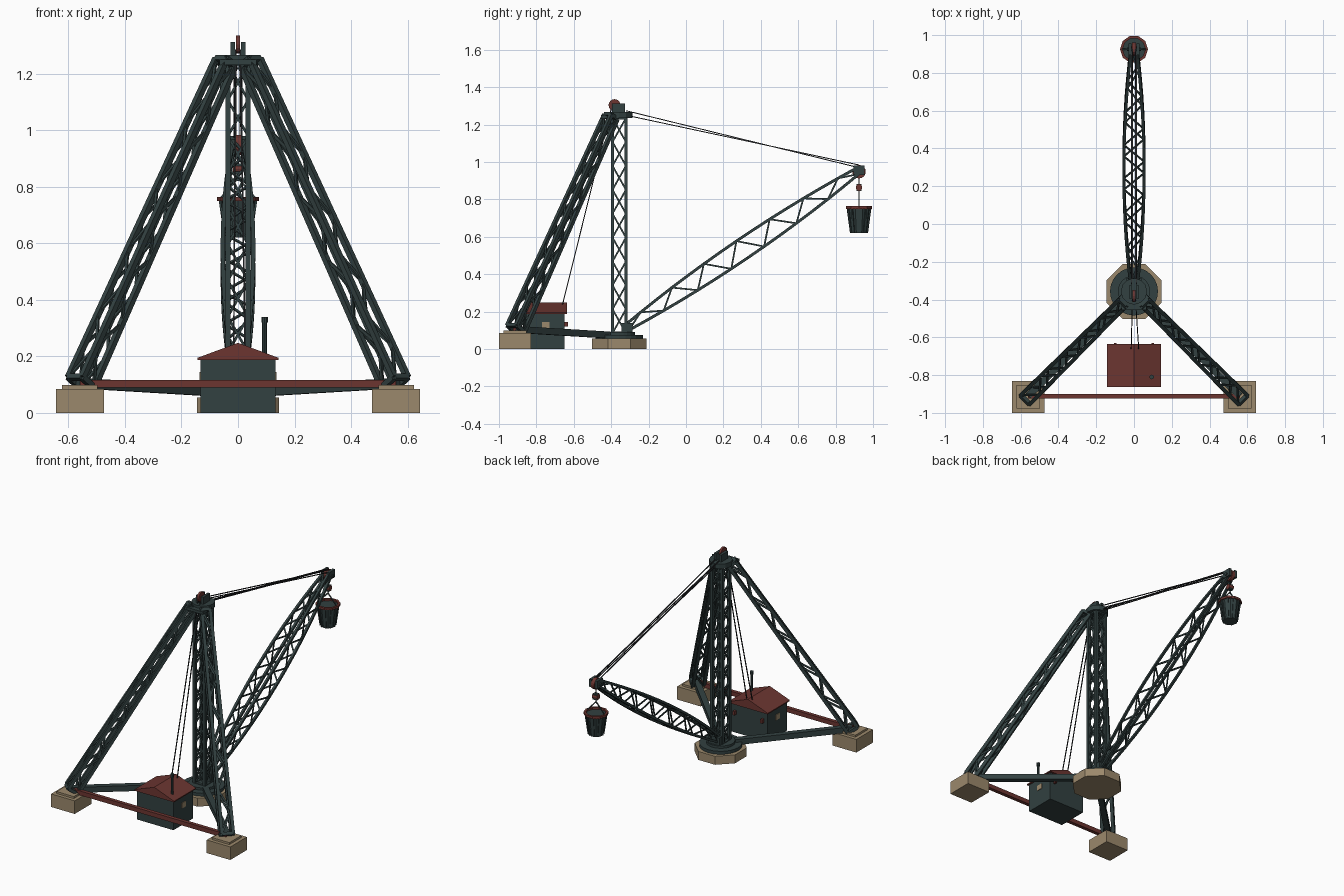
import bpy, bmesh, math
from mathutils import Vector, Matrix

if "Cube" in bpy.data.objects:
    bpy.data.objects.remove(bpy.data.objects["Cube"], do_unlink=True)


def material(name, rgb):
    m = bpy.data.materials.new(name)
    m.use_nodes = True
    m.diffuse_color = (*rgb, 1)
    m.node_tree.nodes["Principled BSDF"].inputs["Base Color"].default_value = (*rgb, 1)
    return m


STEEL = material("dark green steel", (0.032, 0.052, 0.052))
RED = material("oxide red", (0.15, 0.036, 0.03))
STONE = material("tan stone", (0.33, 0.25, 0.15))
CABLE = material("cable black", (0.025, 0.027, 0.03))
MAST_Y = -0.357


def finish(name, bm, mat):
    bmesh.ops.recalc_face_normals(bm, faces=bm.faces)
    mesh = bpy.data.meshes.new(name)
    bm.to_mesh(mesh)
    bm.free()
    mesh.materials.append(mat)
    ob = bpy.data.objects.new(name, mesh)
    bpy.context.collection.objects.link(ob)
    return ob


def add_bar(bm, p, q, w, h=None, up=(0, 0, 1)):
    """Rectangular bar from p to q; h is its size towards up."""
    p, q = Vector(p), Vector(q)
    d = (q - p).normalized()
    side = d.cross(Vector(up))
    if side.length < 0.01:
        side = d.cross(Vector((0, 1, 0)))
    side.normalize()
    top = side.cross(d)
    rot = Matrix((side, top, d)).transposed().to_4x4()
    size = Matrix.Diagonal((w, h or w, (q - p).length, 1))
    bmesh.ops.create_cube(bm, size=1, matrix=Matrix.Translation((p + q) / 2) @ rot @ size)


def bar(name, p, q, w, mat, h=None):
    bm = bmesh.new()
    add_bar(bm, p, q, w, h)
    return finish(name, bm, mat)


def box(name, lo, hi, mat):
    lo, hi = Vector(lo), Vector(hi)
    bm = bmesh.new()
    bmesh.ops.create_cube(bm, size=1, matrix=Matrix.Translation((lo + hi) / 2)
                          @ Matrix.Diagonal((*(hi - lo), 1)))
    return finish(name, bm, mat)


def disc(name, center, r, depth, mat, sides=24, axis="Z", r2=None, turn=0):
    bm = bmesh.new()
    rot = Matrix.Rotation(math.pi / 2, 4, "Y") if axis == "X" else Matrix.Rotation(turn, 4, "Z")
    bmesh.ops.create_cone(bm, cap_ends=True, segments=sides, radius1=r,
                          radius2=r if r2 is None else r2, depth=depth,
                          matrix=Matrix.Translation(center) @ rot)
    return finish(name, bm, mat)


def lattice(name, start, end, half, panels, chord, lace, cross=False):
    """Four-chord truss; half(t) is the half width along its length."""
    a, b = Vector(start), Vector(end)
    axis = (b - a).normalized()
    u = axis.cross(Vector((0, 0, 1)))
    u = u.normalized() if u.length > 0.01 else Vector((1, 0, 0))
    v = u.cross(axis).normalized()
    signs = [(-1, -1), (1, -1), (1, 1), (-1, 1)]

    def corner(i, k):
        t = i / panels
        su, sv = signs[k % 4]
        return a.lerp(b, t) + (u * su + v * sv) * half(t)

    bm = bmesh.new()
    for i in range(panels):
        for k in range(4):
            add_bar(bm, corner(i, k), corner(i + 1, k), chord, up=v)
            # Zigzags on opposite faces share the same phase
            flip = (i + (k > 1)) % 2
            normal = v if k % 2 == 0 else u
            for f in ((0, 1) if cross else (flip,)):
                add_bar(bm, corner(i, k + f), corner(i + 1, k + 1 - f), lace, lace * 0.6, normal)
    for i in (0, panels):
        for k in range(4):
            add_bar(bm, corner(i, k), corner(i, k + 1), chord, up=axis)
    return finish(name, bm, STEEL)


# Central footing and turntable
disc("mast_footing", (0, MAST_Y, 0.0275), 0.157, 0.055, STONE, 8, turn=math.pi / 8)
disc("turntable_ring", (0, MAST_Y, 0.065), 0.127, 0.02, STEEL)
disc("turntable_hub", (0, MAST_Y, 0.08), 0.085, 0.02, STEEL)

# Mast and its head
lattice("mast", (0, MAST_Y, 0.085), (0, MAST_Y, 1.235), lambda t: 0.036, 9, 0.018, 0.009, True)
disc("mast_cap", (0, MAST_Y, 1.25), 0.07, 0.032, STEEL, 12)
box("stay_bracket", (-0.065, -0.455, 1.232), (0.065, -0.36, 1.25), STEEL)
for s in (-1, 1):
    box("mast_head_cheek", (s * 0.01, -0.395, 1.262), (s * 0.027, -0.325, 1.312), STEEL)
disc("mast_sheave", (0, -0.382, 1.304), 0.032, 0.014, RED, 16, "X")

# Back legs, ground sills and corner footings, one per side
for s, side in ((1, "left"), (-1, "right")):
    box(side + "_footing", (s * 0.56 - 0.085, -1, 0), (s * 0.56 + 0.085, -0.83, 0.085), STONE)
    box(side + "_footing_plate", (s * 0.56 - 0.062, -0.977, 0.085),
        (s * 0.56 + 0.062, -0.853, 0.098), STONE)
    lattice(side + "_leg", (s * 0.555, -0.91, 0.108), (s * 0.045, -0.402, 1.24),
            lambda t: 0.034 - 0.009 * t, 10, 0.02, 0.011)
    bar(side + "_sill", (s * 0.56, -0.91, 0.105), (s * 0.06, MAST_Y - 0.06, 0.075),
        0.036, STEEL, 0.036)
bar("front_tie", (-0.56, -0.913, 0.103), (0.56, -0.913, 0.103), 0.024, RED, 0.028)

# Boom with a lens-shaped taper
lattice("boom", (0, -0.315, 0.115), (0, 0.915, 0.95),
        lambda t: 0.017 + 0.037 * (1 - (2 * t - 1) ** 2), 14, 0.015, 0.009)
box("boom_foot", (-0.04, -0.345, 0.085), (0.04, -0.285, 0.14), STEEL)
for s in (-1, 1):
    box("boom_head_cheek", (s * 0.012, 0.895, 0.93), (s * 0.03, 0.955, 0.98), STEEL)
disc("boom_sheave", (0, 0.925, 0.948), 0.036, 0.022, RED, 16, "X")
disc("boom_head_pin", (0, 0.925, 0.948), 0.01, 0.075, STEEL, 10, "X")

# Hook block
box("hook_block", (-0.015, 0.912, 0.845), (0.015, 0.938, 0.882), STEEL)
disc("hook_sheave", (0, 0.925, 0.864), 0.017, 0.036, RED, 12, "X")

# Bucket with staves, rim and bail
disc("bucket", (0, 0.925, 0.686), 0.046, 0.132, STEEL, 10, r2=0.064)
bm = bmesh.new()
for i in range(10):
    a = math.tau * i / 10
    d = Vector((math.cos(a), math.sin(a), 0))
    c = Vector((0, 0.925, 0))
    add_bar(bm, c + d * 0.046 + Vector((0, 0, 0.622)), c + d * 0.065 + Vector((0, 0, 0.755)),
            0.009, 0.007, d)
finish("bucket_ribs", bm, STEEL)
bm = bmesh.new()
rings = []
for r, z in ((0.06, 0.75), (0.074, 0.75), (0.074, 0.764), (0.06, 0.764)):
    rings.append([bm.verts.new((r * math.cos(math.tau * i / 10),
                                0.925 + r * math.sin(math.tau * i / 10), z)) for i in range(10)])
for j in range(4):
    for i in range(10):
        n, m = (i + 1) % 10, (j + 1) % 4
        bm.faces.new((rings[j][i], rings[j][n], rings[m][n], rings[m][i]))
finish("bucket_rim", bm, RED)
for s in (-1, 1):
    bar("bucket_bail", (s * 0.064, 0.925, 0.758), (0, 0.925, 0.83), 0.006, STEEL)

# Engine house with gabled roof and chimney
box("engine_house", (-0.132, -0.852, 0), (0.132, -0.65, 0.193), STEEL)
bm = bmesh.new()
gable = [bm.verts.new((x, -0.862, z)) for x, z in
         ((-0.143, 0.188), (0.143, 0.188), (0.143, 0.195), (0, 0.248), (-0.143, 0.195))]
face = bm.faces.new(gable)
back = bmesh.ops.extrude_face_region(bm, geom=[face])["geom"]
bmesh.ops.translate(bm, vec=(0, 0.226, 0), verts=[g for g in back if isinstance(g, bmesh.types.BMVert)])
finish("house_roof", bm, RED)
disc("chimney", (0.094, -0.81, 0.275), 0.009, 0.13, STEEL, 10)
disc("chimney_cap", (0.094, -0.81, 0.33), 0.012, 0.02, STEEL, 10)
for s in (-1, 1):
    box("side_window", (s * 0.131, -0.77, 0.11), (s * 0.136, -0.73, 0.145), STONE)
    box("rear_bracket", (s * 0.1 - 0.007, -0.651, 0.12), (s * 0.1 + 0.007, -0.63, 0.145), RED)

# Cables
for s in (-1, 1):
    bar("boom_cable", (s * 0.014, -0.32, 1.274), (s * 0.014, 0.915, 0.972), 0.005, CABLE)
    bar("hoist_cable", (s * 0.007, -0.32, 1.25), (s * 0.007, 0.925, 0.984), 0.005, CABLE)
    bar("winch_cable", (s * 0.008, -0.4, 1.285), (s * 0.02 + 0.005, -0.662, 0.23), 0.005, CABLE)
bar("load_cable", (0, 0.925, 0.94), (0, 0.925, 0.82), 0.006, CABLE)
